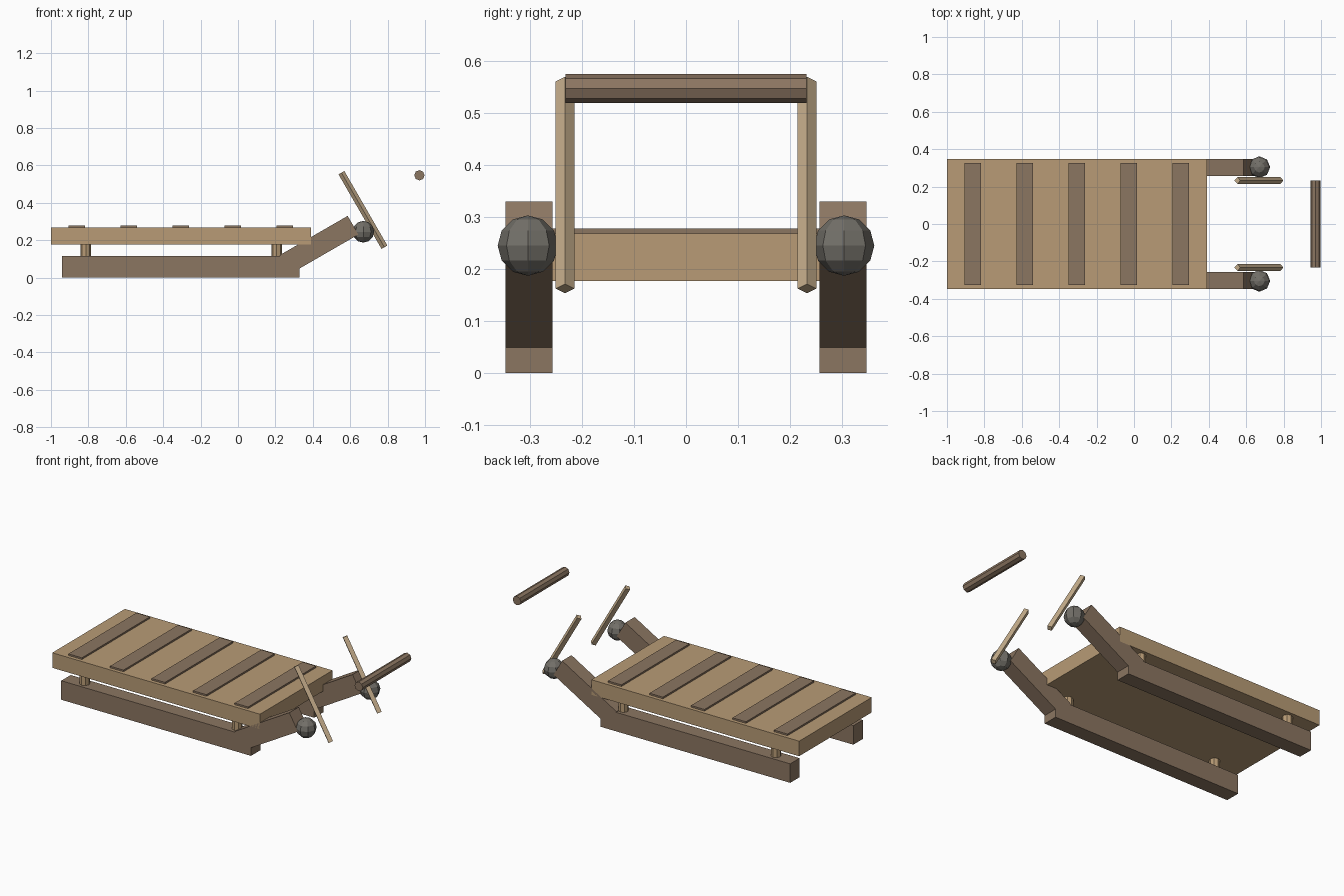
import bpy
from math import radians, sin, cos

if "Cube" in bpy.data.objects:
    bpy.data.objects.remove(bpy.data.objects["Cube"])


def material(name, rgb):
    m = bpy.data.materials.new(name)
    m.diffuse_color = (*rgb, 1)
    m.use_nodes = True
    m.node_tree.nodes["Principled BSDF"].inputs["Base Color"].default_value = m.diffuse_color
    return m


TAN = material("light_wood", (0.48, 0.33, 0.18))
BROWN = material("dark_wood", (0.26, 0.18, 0.12))
PALE = material("pale_wood", (0.56, 0.42, 0.26))
GREY = material("iron", (0.17, 0.16, 0.14))


def finish(name, mat):
    ob = bpy.context.object
    ob.name = name
    ob.data.materials.append(mat)
    return ob


def box(name, centre, size, mat, tilt=0):
    bpy.ops.mesh.primitive_cube_add(size=1, location=centre, rotation=(0, tilt, 0))
    bpy.context.object.scale = size
    return finish(name, mat)


def rod(name, centre, radius, length, sides, mat, rot=(0, 0, 0)):
    bpy.ops.mesh.primitive_cylinder_add(vertices=sides, radius=radius, depth=length,
                                        location=centre, rotation=rot)
    return finish(name, mat)


# Deck and its cross slats
box("deck", (-0.305, 0, 0.2225), (1.39, 0.694, 0.091), TAN)
for i in range(5):
    box("deck_slat", (-0.862 + i * 0.278, 0, 0.271), (0.09, 0.65, 0.014), BROWN)

# Both sides: runner, raised tip, posts, ball and handle strut
slope = radians(30)
length = 0.42
for s in (-1, 1):
    y = s * 0.302
    box("runner", (-0.305, y, 0.0575), (1.27, 0.09, 0.115), BROWN)
    tip = (0.615 - cos(slope) * length / 2, y, 0.28 - sin(slope) * length / 2)
    box("runner_tip", tip, (length, 0.09, 0.115), BROWN, -slope)
    for x in (-0.814, 0.207):
        rod("deck_post", (x, y, 0.147), 0.029, 0.075, 8, TAN)
    bpy.ops.mesh.primitive_uv_sphere_add(segments=8, ring_count=6, radius=0.058,
                                         location=(0.67, s * 0.304, 0.245))
    finish("tip_ball", GREY)
    rod("handle_strut", (0.668, s * 0.2325, 0.3615), 0.018, 0.46, 4, PALE, (0, -slope, 0))

# Push bar
rod("push_bar", (0.97, 0, 0.547), 0.0275, 0.464, 8, BROWN, (radians(90), 0, 0))
